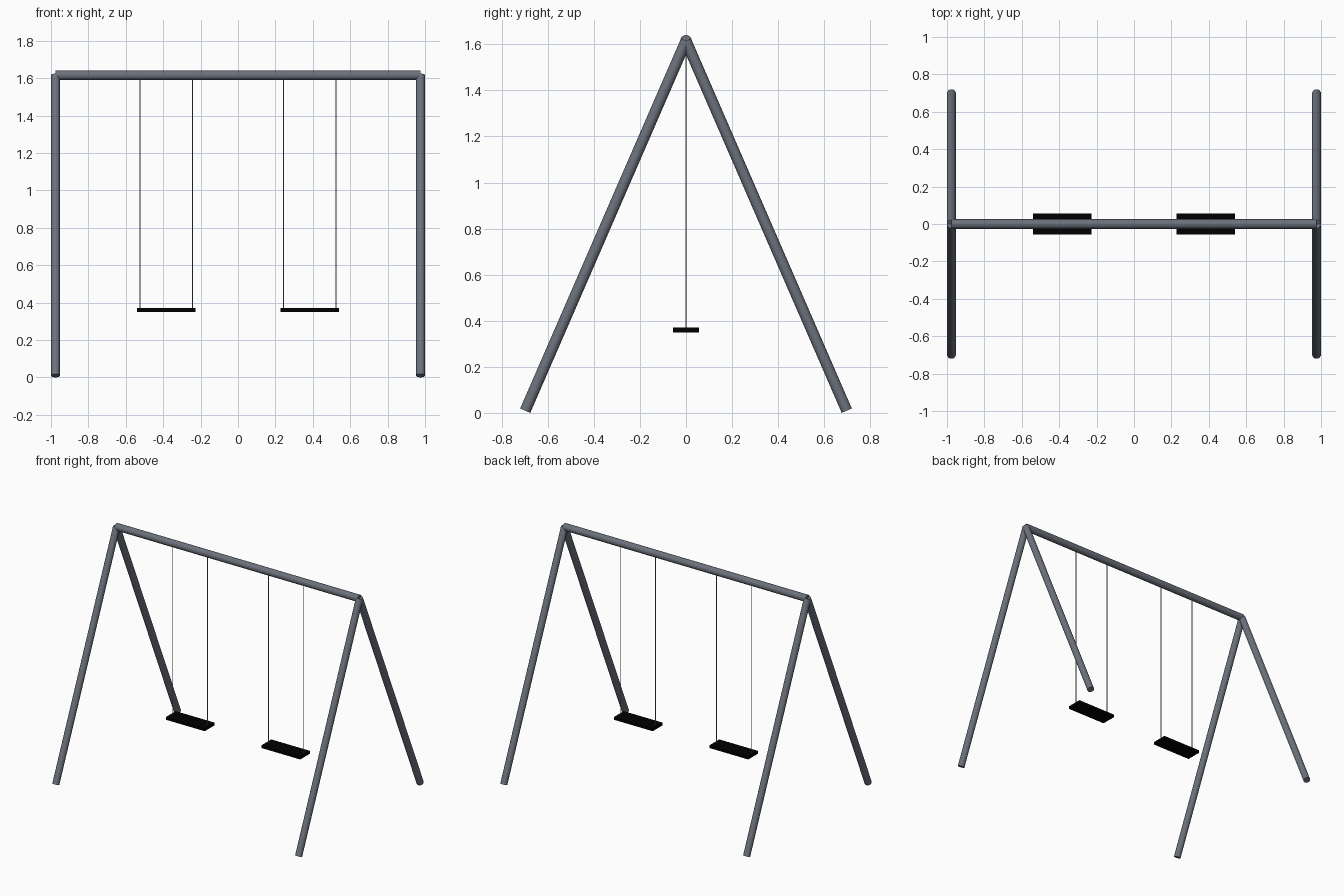
import bpy
from mathutils import Vector

cube = bpy.data.objects.get("Cube")
if cube:
    bpy.data.objects.remove(cube, do_unlink=True)


def material(name, color):
    mat = bpy.data.materials.new(name)
    mat.use_nodes = True
    mat.diffuse_color = (*color, 1)
    mat.node_tree.nodes["Principled BSDF"].inputs["Base Color"].default_value = (*color, 1)
    return mat


steel = material("steel_grey", (0.15, 0.165, 0.2))
chain = material("chain_grey", (0.3, 0.3, 0.3))
rubber = material("black_rubber", (0.0, 0.0, 0.0))


def tube(name, start, end, radius, sides, mat):
    start, end = Vector(start), Vector(end)
    axis = end - start
    bpy.ops.mesh.primitive_cylinder_add(
        vertices=sides, radius=radius, depth=axis.length,
        location=(start + end) / 2,
        rotation=axis.to_track_quat('Z', 'Y').to_euler())
    obj = bpy.context.object
    obj.name = name
    obj.data.materials.append(mat)
    bpy.ops.object.shade_smooth_by_angle()
    return obj


LEG_X = 0.976
BEAM_Z = 1.615
SEAT_Z = 0.36

# Top beam
tube("top_beam", (-LEG_X, 0, BEAM_Z), (LEG_X, 0, BEAM_Z), 0.0255, 16, steel)

for side, sx in (("left", 1), ("right", -1)):
    # A-frame legs, square-cut at the feet
    for end, sy in (("front", -1), ("back", 1)):
        tube(f"{end}_{side}_leg", (sx * LEG_X, sy * 0.698, 0.0095),
             (sx * LEG_X, 0, BEAM_Z), 0.024, 16, steel)

    # Swing seat
    seat_x = sx * 0.384
    bpy.ops.mesh.primitive_cube_add(size=1, location=(seat_x, 0, SEAT_Z))
    seat = bpy.context.object
    seat.name = f"{side}_seat"
    seat.scale = (0.312, 0.112, 0.02)
    seat.data.materials.append(rubber)

    # Hanging chains
    for place, offset in (("outer", 0.14), ("inner", -0.14)):
        x = seat_x + sx * offset
        tube(f"{side}_{place}_chain", (x, 0, SEAT_Z), (x, 0, BEAM_Z), 0.0027, 8, chain)
